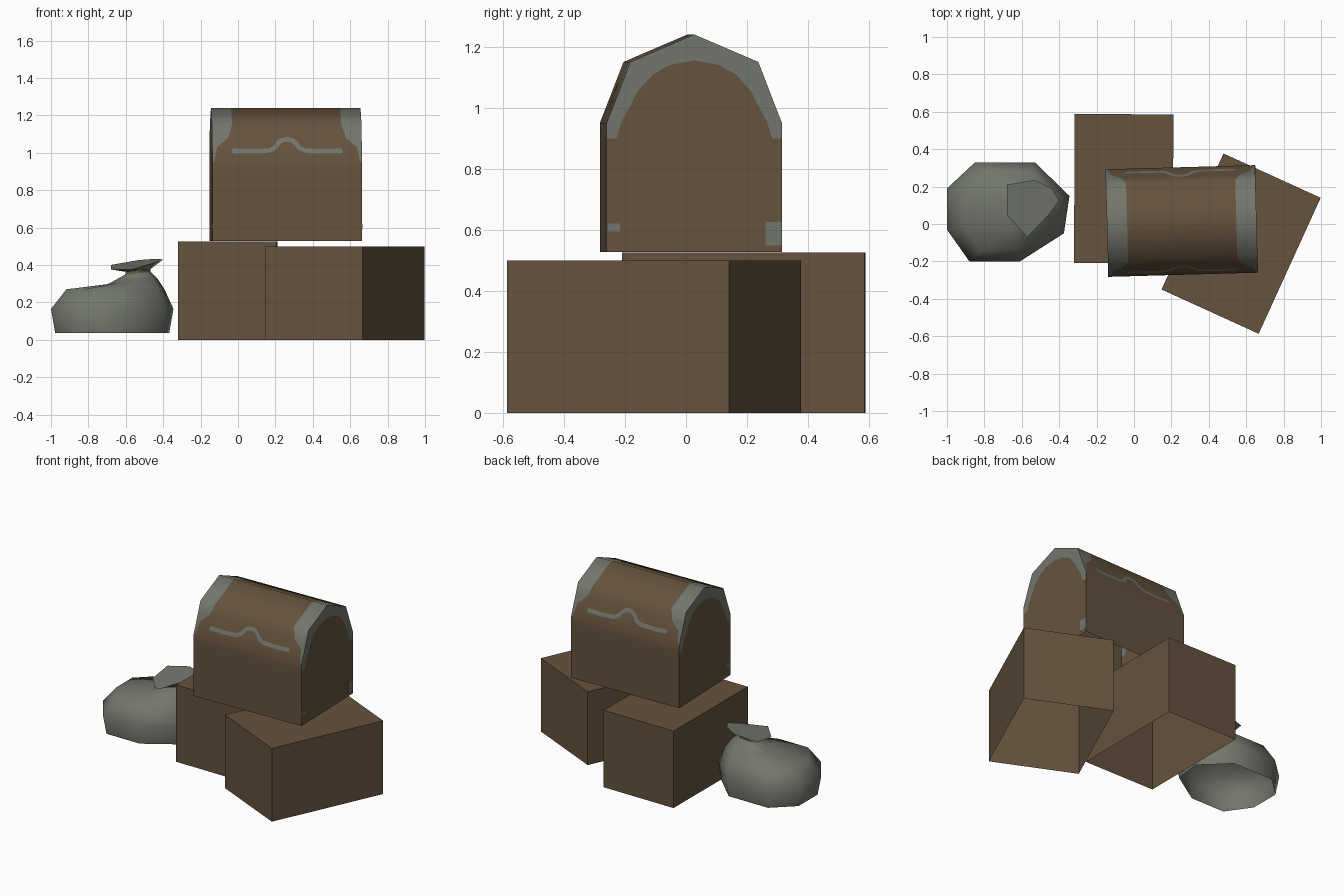
import bpy, bmesh, math
from mathutils import Vector, Matrix

if "Cube" in bpy.data.objects:
    bpy.data.objects.remove(bpy.data.objects["Cube"])


def material(name, color):
    m = bpy.data.materials.new(name)
    m.diffuse_color = (*color, 1)
    m.use_nodes = True
    m.node_tree.nodes["Principled BSDF"].inputs["Base Color"].default_value = m.diffuse_color
    return m


WOOD = material("brown wood", (0.131, 0.085, 0.047))
GREY = material("grey cloth and metal", (0.170, 0.182, 0.150))


def finish(bm, name, mats, smooth=None, loc=(0, 0, 0), rot=0, recalc=True):
    if recalc:
        bmesh.ops.recalc_face_normals(bm, faces=bm.faces)
    me = bpy.data.meshes.new(name)
    bm.to_mesh(me)
    bm.free()
    for m in mats:
        me.materials.append(m)
    if smooth:
        me.shade_smooth()
        me.set_sharp_from_angle(angle=math.radians(smooth))
    ob = bpy.data.objects.new(name, me)
    ob.location = loc
    ob.rotation_euler.z = math.radians(rot)
    bpy.context.collection.objects.link(ob)
    return ob


def crate(name, size, center, rot):
    """Box with an open underside."""
    bm = bmesh.new()
    bmesh.ops.create_cube(bm, size=1)
    bottom = [f for f in bm.faces if f.normal.z < -0.5]
    bmesh.ops.delete(bm, geom=bottom, context="FACES_ONLY")
    bmesh.ops.transform(bm, verts=bm.verts, matrix=Matrix.Diagonal((*size, 1)))
    finish(bm, name, [WOOD], loc=(*center, size[2] / 2), rot=rot, recalc=False)


# Two supporting crates
crate("left_crate", (0.528, 0.796, 0.525), (-0.055, 0.189), -0.3)
crate("right_crate", (0.571, 0.799, 0.50), (0.5725, -0.105), -24.5)

# Chest: half profile as (outer y, z, inner trim y, inner trim z, band x)
CHEST = dict(loc=(0.255, 0.016, 0), rot=1.6)
HALF = [(0.2875, 0.527, 0.2875, 0.527, 0.392),
        (0.2875, 0.90, 0.255, 0.90, 0.392),
        (0.2875, 0.95, 0.238, 0.955, 0.390),
        (0.256, 1.03, 0.205, 1.015, 0.374),
        (0.237, 1.08, 0.185, 1.055, 0.315),
        (0.21, 1.15, 0.135, 1.11, 0.292),
        (0.105, 1.195, 0.08, 1.14, 0.292),
        (0.0, 1.24, 0.0, 1.155, 0.292)]
rows = [(-a, z, -b, w, x) for a, z, b, w, x in HALF] + HALF[-2::-1]
n = len(rows)
bm = bmesh.new()
cols = [[bm.verts.new((s * (0.4 if end else r[4]), r[0], r[1])) for r in rows]
        for s, end in ((-1, 1), (-1, 0), (1, 0), (1, 1))]


def face(verts, mat):
    bm.faces.new(verts).material_index = mat


# Wrapped sides and lid, underside open
for c in range(3):
    a, b = cols[c], cols[c + 1]
    for i in range(n - 1):
        trim = c != 1 and 1 < i < n - 3
        face((a[i], a[i + 1], b[i + 1], b[i]), int(trim))
# Arched trim on both chest ends
for s, col in ((-1, cols[0]), (1, cols[3])):
    inner = [bm.verts.new((s * 0.4, r[2], r[3])) for r in rows[1:-1]]
    for i in range(n - 3):
        face((col[i + 1], col[i + 2], inner[i + 1], inner[i]), 1)
    face([col[0], col[1], *inner, col[-2], col[-1]], 0)
finish(bm, "chest", [WOOD, GREY], smooth=50, **CHEST)

# Curved lid seam strip, laid flush on the front and back of the lid
half_seam = [(0.0, 1.072), (0.030, 1.066), (0.048, 1.050), (0.066, 1.026),
             (0.10, 1.010), (0.20, 1.007), (0.295, 1.010)]
seam = [(-x, z) for x, z in half_seam[:0:-1]] + half_seam
for side, name in ((-1, "front_lid_seam"), (1, "back_lid_seam")):
    bm = bmesh.new()
    pairs = []
    for i, (x, z) in enumerate(seam):
        p, q = seam[max(i - 1, 0)], seam[min(i + 1, len(seam) - 1)]
        nrm = Vector((p[1] - q[1], q[0] - p[0])).normalized() * 0.0125
        pair = []
        for k in (-1, 1):
            px, pz = x + k * nrm.x, z + k * nrm.y
            y = 0.2875 - (pz - 0.95) * 0.3875 + 0.002
            pair.append(bm.verts.new((px, side * y, pz)))
        pairs.append(pair)
    for (a, b), (c, d) in zip(pairs, pairs[1:]):
        bm.faces.new((a, c, d, b) if side < 0 else (a, b, d, c))
    finish(bm, name, [GREY], recalc=False, **CHEST)

# Small bottom corner plates on the chest ends
bm = bmesh.new()
for s, y0, y1, z0, z1 in ((1, 0.234, 0.287, 0.548, 0.625),
                          (1, -0.287, -0.243, 0.595, 0.62),
                          (-1, -0.287, -0.25, 0.59, 0.62)):
    mat = (Matrix.Translation((s * 0.4, (y0 + y1) / 2, (z0 + z1) / 2))
           @ Matrix.Diagonal((0.003, y1 - y0, z1 - z0, 1)))
    bmesh.ops.create_cube(bm, size=1, matrix=mat)
finish(bm, "chest_corner_plates", [GREY], **CHEST)

# Sack: scaled copies of an eight-sided outline, then a tilted flared mouth
OUT = [(-1.0, 0.19), (-0.85, 0.33), (-0.53, 0.33), (-0.345, 0.15),
       (-0.375, -0.05), (-0.61, -0.2), (-0.88, -0.2), (-1.0, -0.03)]
MOUTH = [(-0.68, 0.21), (-0.53, 0.235), (-0.44, 0.19), (-0.40, 0.125),
         (-0.45, 0.055), (-0.57, -0.07), (-0.63, -0.005), (-0.68, 0.05)]
CX, CY = -0.6725, 0.065
RINGS = [(CX, CY, 0.93, 0.035, 0), (CX, CY, 1.0, 0.165, 0),
         (-0.655, 0.07, 0.80, 0.270, 0), (-0.565, 0.09, 0.40, 0.314, 0.13),
         (-0.535, 0.09, 0.21, 0.355, 0.1), (-0.535, 0.09, 0.20, 0.370, 0.1)]
bm = bmesh.new()
loops = []
for cx, cy, s, z, tilt in RINGS:
    loops.append([bm.verts.new((cx + (x - CX) * s, cy + (y - CY) * s, z + tilt * s * (x - CX)))
                  for x, y in OUT])
loops.append([bm.verts.new((x, y, 0.40 + 0.15 * (x + 0.68) + 0.15 * (y - 0.21)))
              for x, y in MOUTH])
for k, (a, b) in enumerate(zip(loops, loops[1:])):
    for i in range(8):
        j = (i + 1) % 8
        f = bm.faces.new((a[i], a[j], b[j], b[i]))
        f.material_index = int(k == 4)  # brown tie around the neck
bm.faces.new(loops[-1])
finish(bm, "sack", [GREY, WOOD], smooth=75)
